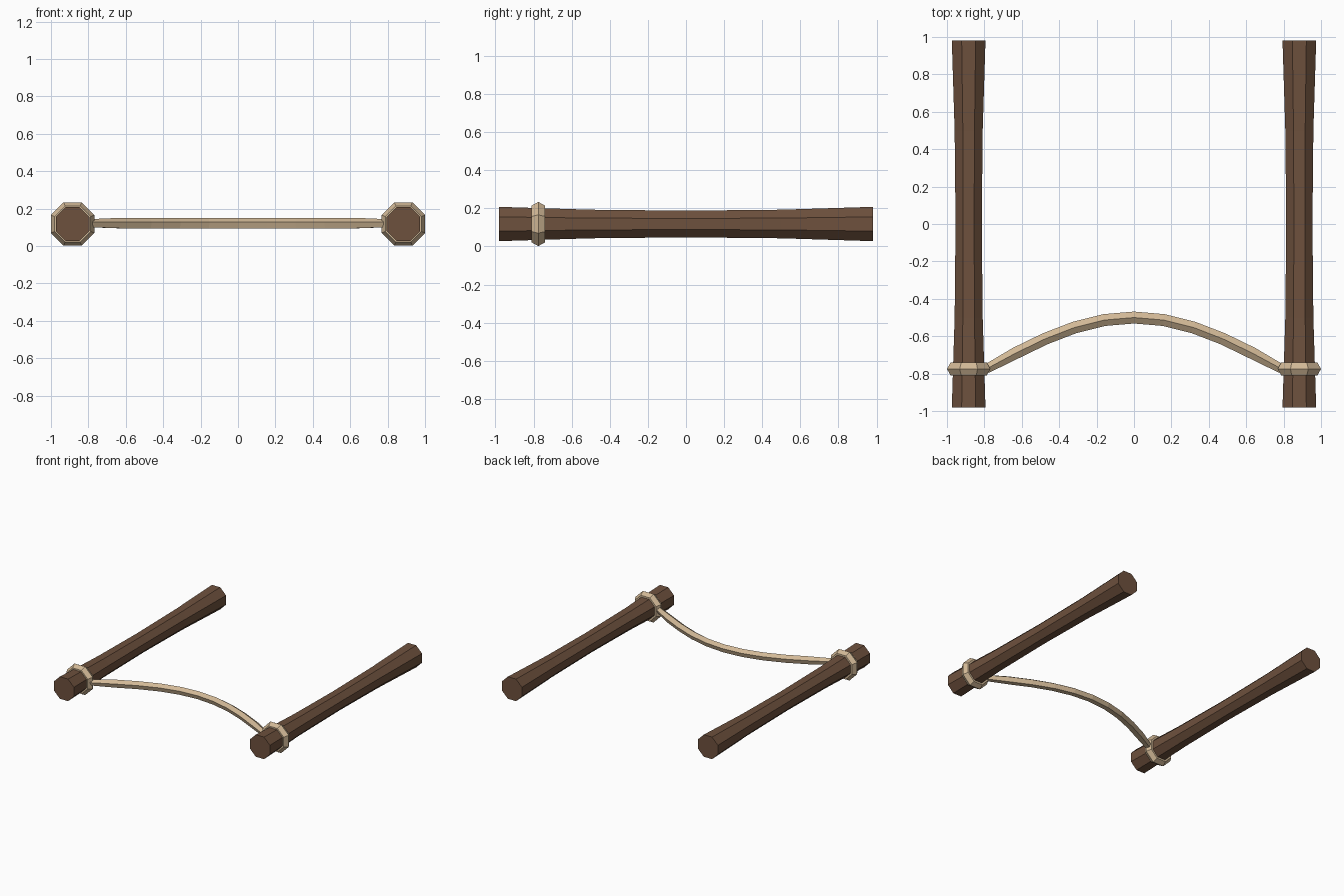
import bpy, bmesh, math
from mathutils import Vector

if "Cube" in bpy.data.objects:
    bpy.data.objects.remove(bpy.data.objects["Cube"])


def material(name, rgb):
    m = bpy.data.materials.new(name)
    m.diffuse_color = (*rgb, 1)
    m.use_nodes = True
    m.node_tree.nodes["Principled BSDF"].inputs["Base Color"].default_value = m.diffuse_color
    return m


wood = material("dark wood", (0.155, 0.082, 0.047))
cord = material("tan cord", (0.64, 0.48, 0.305))

CX, CZ, RING_Y = 0.884, 0.118, -0.775
OCT = 1 / math.cos(math.pi / 8)   # apothem to corner radius


def skin(name, rings, mat, closed=False):
    """Join equal-length rings of points into a flat-shaded tube."""
    bm = bmesh.new()
    vs = [[bm.verts.new(p) for p in r] for r in rings]
    n = len(vs[0])
    for i in range(len(vs) if closed else len(vs) - 1):
        a, b = vs[i], vs[(i + 1) % len(vs)]
        for k in range(n):
            bm.faces.new((a[k], a[(k + 1) % n], b[(k + 1) % n], b[k]))
    if not closed:
        bm.faces.new(vs[0])
        bm.faces.new(vs[-1])
    bmesh.ops.recalc_face_normals(bm, faces=bm.faces[:])
    me = bpy.data.meshes.new(name)
    bm.to_mesh(me)
    bm.free()
    me.materials.append(mat)
    ob = bpy.data.objects.new(name, me)
    bpy.context.collection.objects.link(ob)
    return ob


def octagon(cx, y, apothem):
    angles = [math.pi / 8 + k * math.pi / 4 for k in range(8)]
    r = apothem * OCT
    return [(cx + r * math.cos(a), y, CZ + r * math.sin(a)) for a in angles]


for label, s in (("left", -1), ("right", 1)):
    # waisted octagonal handle
    profile = [(-0.98, 0.09), (-0.5, 0.075), (0, 0.07), (0.5, 0.075), (0.98, 0.09)]
    skin(label + "_handle", [octagon(s * CX, y, a) for y, a in profile], wood)
    # cord binding: octagonal torus with a six-sided tube
    loops = []
    for k in range(6):
        t = k * math.pi / 3
        loops.append(octagon(s * CX, RING_Y + 0.041 * math.sin(t),
                             0.076 + 0.04 * math.cos(t)))
    skin(label + "_binding", loops, cord, closed=True)

# bowed cord between the handles, five-sided with a ridge on top
SPAN, RISE, N = 0.79, 0.275, 10
rings = []
for i in range(N + 1):
    x = SPAN * (2 * i / N - 1)
    u = math.pi / 2 * x / SPAN
    c = Vector((x, RING_Y + RISE * math.cos(u), 0.12))
    tangent = Vector((1, -RISE * math.pi / 2 / SPAN * math.sin(u), 0)).normalized()
    side = Vector((-tangent.y, tangent.x, 0))
    r = 0.024 if i in (0, N) else 0.031
    rings.append([c + side * (r * 1.08 * math.sin(a)) + Vector((0, 0, r * math.cos(a)))
                  for a in (k * 2 * math.pi / 5 for k in range(5))])
skin("connecting_cord", rings, cord)
